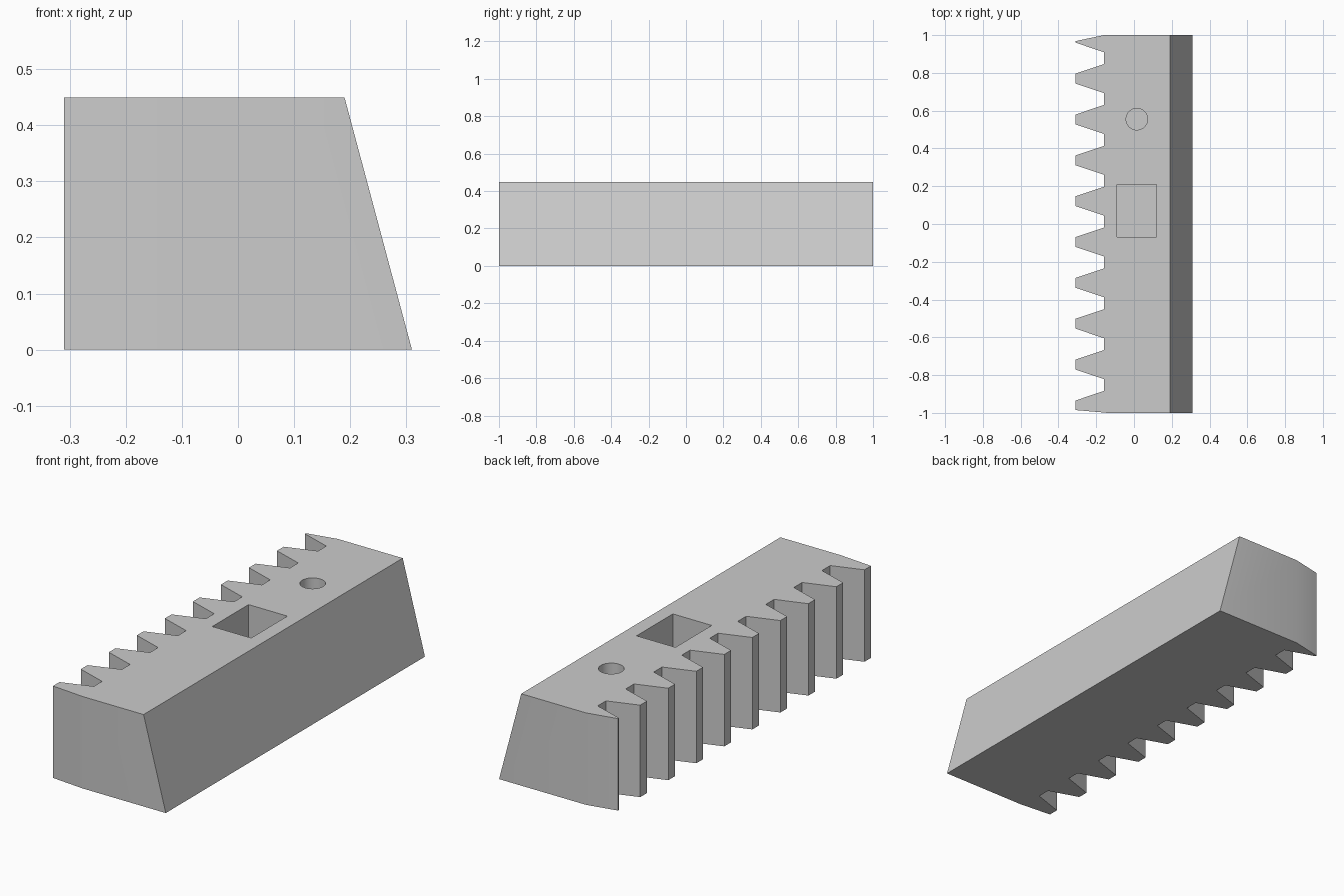
import bpy, bmesh, math

cube = bpy.data.objects.get("Cube")
if cube:
    bpy.data.objects.remove(cube, do_unlink=True)

HEIGHT, TOP_X, FOOT_X = 0.449, 0.19, 0.31
TIP_X, ROOT_X = -0.31, -0.16
PITCH, FIRST_GAP, GAPS = 0.2163, 0.878, 9
HALF_GAP, HALF_TIP = 0.032, 0.026

grey = bpy.data.materials.new("plain grey")
grey.use_nodes = True
grey.diffuse_color = (0.6, 0.6, 0.6, 1)
grey.node_tree.nodes["Principled BSDF"].inputs["Base Color"].default_value = (0.6, 0.6, 0.6, 1)


def prism(name, outline, z0, z1, top_x=None):
    """Extrude an outline upward; top_x pulls the foot edge in at the top."""
    bm = bmesh.new()
    rings = []
    for z in (z0, z1):
        ring = []
        for x, y in outline:
            if z == z1 and top_x is not None and x == FOOT_X:
                x = top_x
            ring.append(bm.verts.new((x, y, z)))
        rings.append(ring)
    bm.faces.new(rings[0])
    bm.faces.new(rings[1])
    n = len(outline)
    for i in range(n):
        j = (i + 1) % n
        bm.faces.new((rings[0][i], rings[0][j], rings[1][j], rings[1][i]))
    bmesh.ops.recalc_face_normals(bm, faces=bm.faces)
    mesh = bpy.data.meshes.new(name)
    bm.to_mesh(mesh)
    bm.free()
    mesh.materials.append(grey)
    obj = bpy.data.objects.new(name, mesh)
    bpy.context.collection.objects.link(obj)
    return obj


# Toothed outline: back end, nine gaps between teeth, front end
outline = [(FOOT_X, 1), (ROOT_X, 1), (TIP_X, 0.968)]
for i in range(GAPS):
    gap = FIRST_GAP - i * PITCH
    reach = PITCH / 2 - HALF_TIP
    outline += [(TIP_X, gap + reach), (ROOT_X, gap + HALF_GAP),
                (ROOT_X, gap - HALF_GAP), (TIP_X, gap - reach)]
outline += [(TIP_X, -0.985), (ROOT_X, -0.998), (ROOT_X + 0.02, -1), (FOOT_X, -1)]
rack = prism("toothed_rack", outline, 0, HEIGHT, TOP_X)

# Blind pockets in the top: a rectangular socket and a round hole
socket = [(-0.09, -0.07), (0.12, -0.07), (0.12, 0.21), (-0.09, 0.21)]
hole = [(0.015 + 0.057 * math.cos(a * math.tau / 32),
         0.555 + 0.057 * math.sin(a * math.tau / 32)) for a in range(32)]
bpy.context.view_layer.objects.active = rack
for name, shape in (("socket_cutter", socket), ("hole_cutter", hole)):
    cutter = prism(name, shape, 0.15, HEIGHT + 0.1)
    cutter.hide_render = True
    cut = rack.modifiers.new(name, 'BOOLEAN')
    cut.operation = 'DIFFERENCE'
    cut.solver = 'EXACT'
    cut.object = cutter
    bpy.ops.object.modifier_apply(modifier=cut.name)
    bpy.data.objects.remove(cutter, do_unlink=True)

# Soft shading on the gently bent ends and the hole wall
bpy.ops.object.select_all(action='DESELECT')
rack.select_set(True)
bpy.ops.object.shade_smooth_by_angle(angle=math.radians(30))
